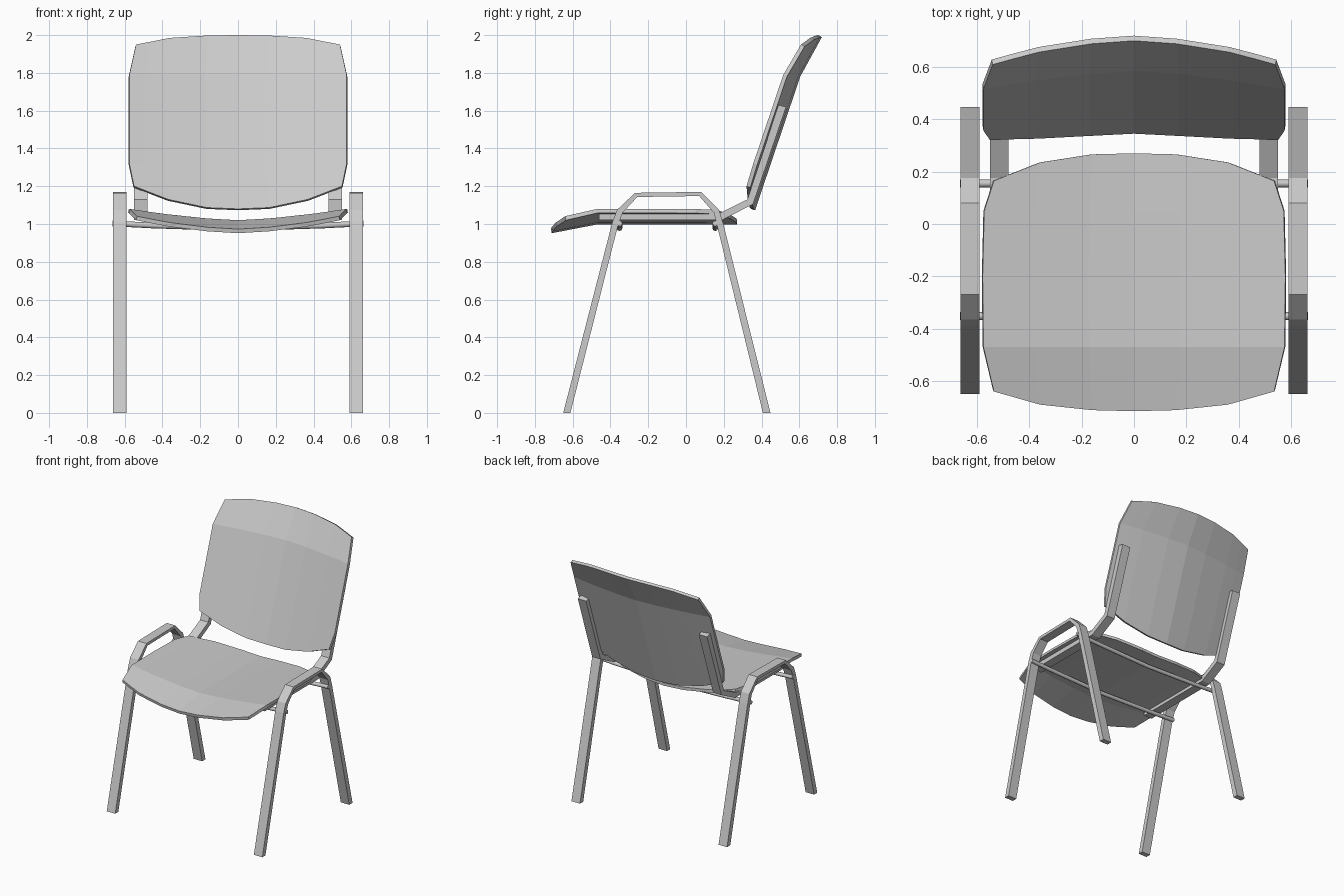
import bpy

if "Cube" in bpy.data.objects:
    bpy.data.objects.remove(bpy.data.objects["Cube"])

FR = [-1, -.85, -.67, -.3, 0, .3, .67, .85, 1]   # column positions across a panel


def make(name, verts, faces):
    me = bpy.data.meshes.new(name)
    me.from_pydata(verts, [], faces)
    ob = bpy.data.objects.new(name, me)
    bpy.context.collection.objects.link(ob)
    return ob


def lerp(pts, t):
    for (a, va), (b, vb) in zip(pts, pts[1:]):
        if t <= b or b == pts[-1][0]:
            return va + (vb - va) * (t - a) / (b - a)


def panel(name, rows, first_drop, last_drop, profile, bow, upright):
    """Dished sheet: rows are (length position, half width); end rows are rounded by the drops."""
    verts, n = [], len(FR)
    for i, (t, w) in enumerate(rows):
        for f in FR:
            x, s = f * w, t
            if i == 0:
                s += lerp(first_drop, abs(f))
            if i == len(rows) - 1:
                s -= lerp(last_drop, abs(f))
            curve = bow * (abs(x) / .575) ** 1.5
            h = lerp(profile, s)
            verts.append((x, h - curve, s) if upright else (x, s, h + curve))
    faces = [(r * n + c, r * n + c + 1, (r + 1) * n + c + 1, (r + 1) * n + c)
             for r in range(len(rows) - 1) for c in range(n - 1)]
    ob = make(name, verts, faces)
    m = ob.modifiers.new("thickness", "SOLIDIFY")
    m.thickness, m.offset = .022, -1
    return ob


def bent_bar(name, outer, inner, x0, x1):
    """Flat bar between two side profiles (y, z), mirrored to the other side."""
    n = len(outer)
    verts = [(x, y, z) for x in (x0, x1) for prof in (outer, inner) for y, z in prof]
    a, b, c, d = 0, n, 2 * n, 3 * n
    faces = [(a, b, d, c), (a + n - 1, c + n - 1, d + n - 1, b + n - 1)]
    for i in range(n - 1):
        for p, q in ((a, c), (c, d), (d, b), (b, a)):
            faces.append((p + i, q + i, q + i + 1, p + i + 1))
    ob = make(name, verts, faces)
    import bmesh
    bm = bmesh.new()
    bm.from_mesh(ob.data)
    bmesh.ops.recalc_face_normals(bm, faces=bm.faces)
    bm.to_mesh(ob.data)
    bm.free()
    ob.modifiers.new("mirror", "MIRROR")
    return ob


# Seat: dished sheet with a down-turned front
panel("seat",
      [(-.715, .535), (-.47, .575), (-.2, .578), (.05, .572), (.27, .535)],
      [(0, 0), (.3, .004), (.67, .025), (1, .075)],
      [(0, 0), (.3, .004), (.67, .035), (1, .105)],
      [(-.72, .972), (-.47, 1.02), (.3, 1.02)], .06, False)

# Backrest: same dished sheet, leaning back with a top bend
panel("backrest",
      [(1.08, .55), (1.32, .575), (1.55, .575), (1.79, .575), (2.0, .54)],
      [(0, 0), (.3, .007), (.67, .05), (1, .12)],
      [(0, 0), (.3, .002), (.67, .015), (1, .05)],
      [(1.08, .345), (1.79, .585), (2.0, .70)], .07, True)

# Side frames: both legs and the raised loop in one bent bar
bent_bar("side_leg_frames",
         [(-.65, 0), (-.39, 1.01), (-.365, 1.075), (-.27, 1.165), (.08, 1.17),
          (.175, 1.075), (.198, 1.0), (.447, 0)],
         [(-.612, 0), (-.358, 1.0), (-.335, 1.06), (-.258, 1.143), (.07, 1.148),
          (.147, 1.06), (.165, .99), (.407, 0)],
         .59, .662)

# Straps joining the seat to the backrest
bent_bar("back_supports",
         [(-.46, 1.056), (.175, 1.056), (.325, 1.13), (.49, 1.63)],
         [(-.46, 1.02), (.19, 1.02), (.355, 1.105), (.53, 1.62)],
         .48, .55)

# Slightly sagging round cross rods under the seat
for name, y in (("front_cross_rod", -.352), ("rear_cross_rod", .155)):
    cu = bpy.data.curves.new(name, "CURVE")
    cu.dimensions = "3D"
    cu.bevel_depth, cu.bevel_resolution, cu.use_fill_caps = .015, 2, True
    sp = cu.splines.new("POLY")
    path = [(-.664, 1.003), (-.45, .992), (0, .978), (.45, .992), (.664, 1.003)]
    sp.points.add(len(path) - 1)
    for p, (x, z) in zip(sp.points, path):
        p.co = (x, y, z, 1)
    bpy.context.collection.objects.link(bpy.data.objects.new(name, cu))
